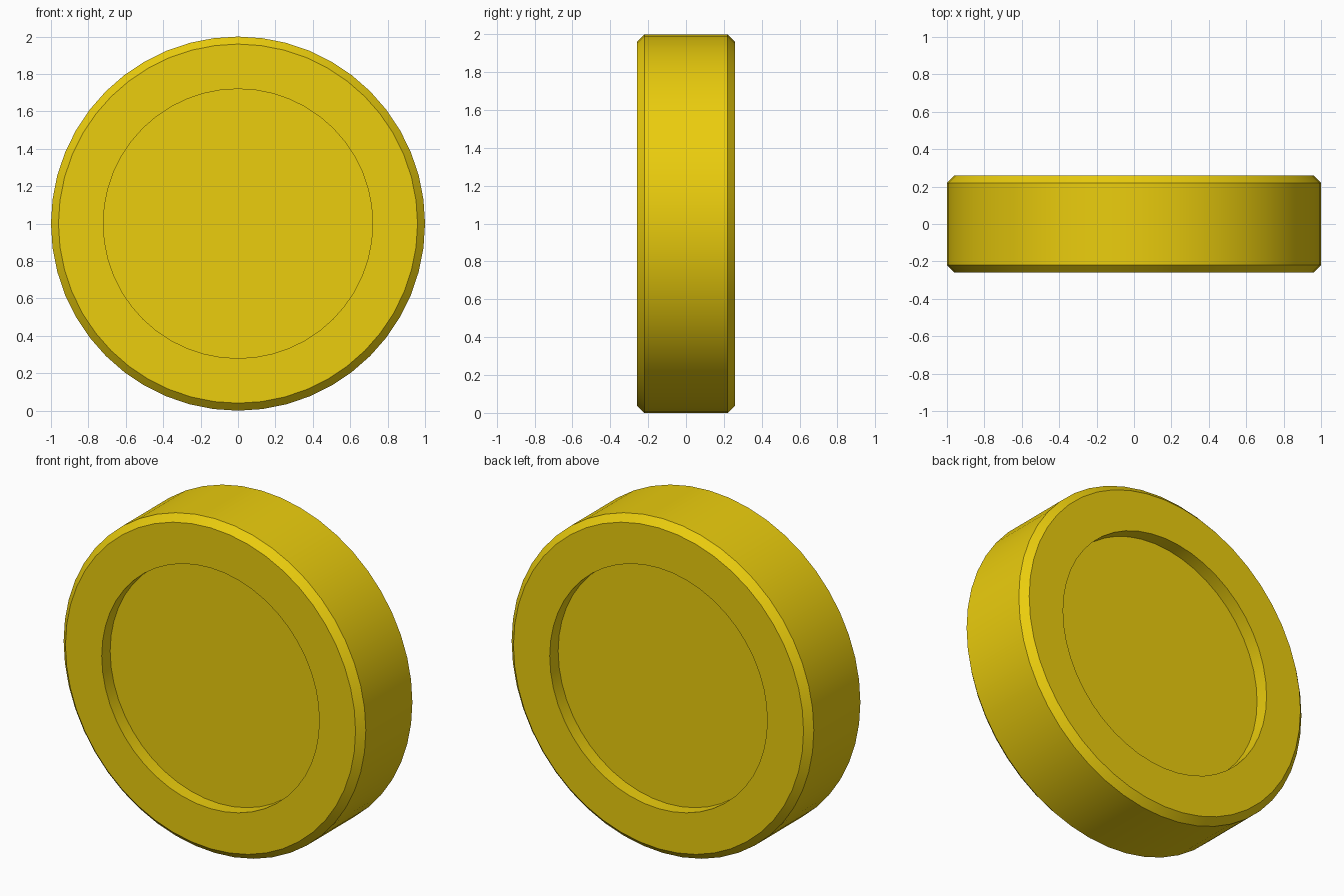
import bpy, bmesh
from math import pi, sin, cos

if "Cube" in bpy.data.objects:
    bpy.data.objects.remove(bpy.data.objects["Cube"])

SEGMENTS = 48
# Half profile (radius, y): recessed face, rim, chamfers, side, mirrored to back
half = [(0.72, -0.18), (0.72, -0.26), (0.96, -0.26), (1.0, -0.22)]
profile = half + [(r, -y) for r, y in reversed(half)]

# Round disc, standing on its edge with its axis along y
bm = bmesh.new()
rings = []
for r, y in profile:
    rings.append([bm.verts.new((r * cos(2 * pi * i / SEGMENTS), y,
                                1 + r * sin(2 * pi * i / SEGMENTS)))
                  for i in range(SEGMENTS)])
for a, b in zip(rings, rings[1:]):
    for i in range(SEGMENTS):
        j = (i + 1) % SEGMENTS
        bm.faces.new((a[i], a[j], b[j], b[i]))

# Recessed floors on front and back
bm.faces.new(rings[0])
bm.faces.new(rings[-1])
bmesh.ops.recalc_face_normals(bm, faces=bm.faces)

mesh = bpy.data.meshes.new("coin")
bm.to_mesh(mesh)
bm.free()
coin = bpy.data.objects.new("coin", mesh)
bpy.context.collection.objects.link(coin)

# Gold colour
gold = bpy.data.materials.new("gold")
gold.diffuse_color = (0.83, 0.61, 0.004, 1)
gold.use_nodes = True
gold.node_tree.nodes["Principled BSDF"].inputs["Base Color"].default_value = gold.diffuse_color
mesh.materials.append(gold)

# Smooth sides, sharp chamfers
bpy.context.view_layer.objects.active = coin
coin.select_set(True)
bpy.ops.object.shade_smooth_by_angle(angle=pi / 6)
